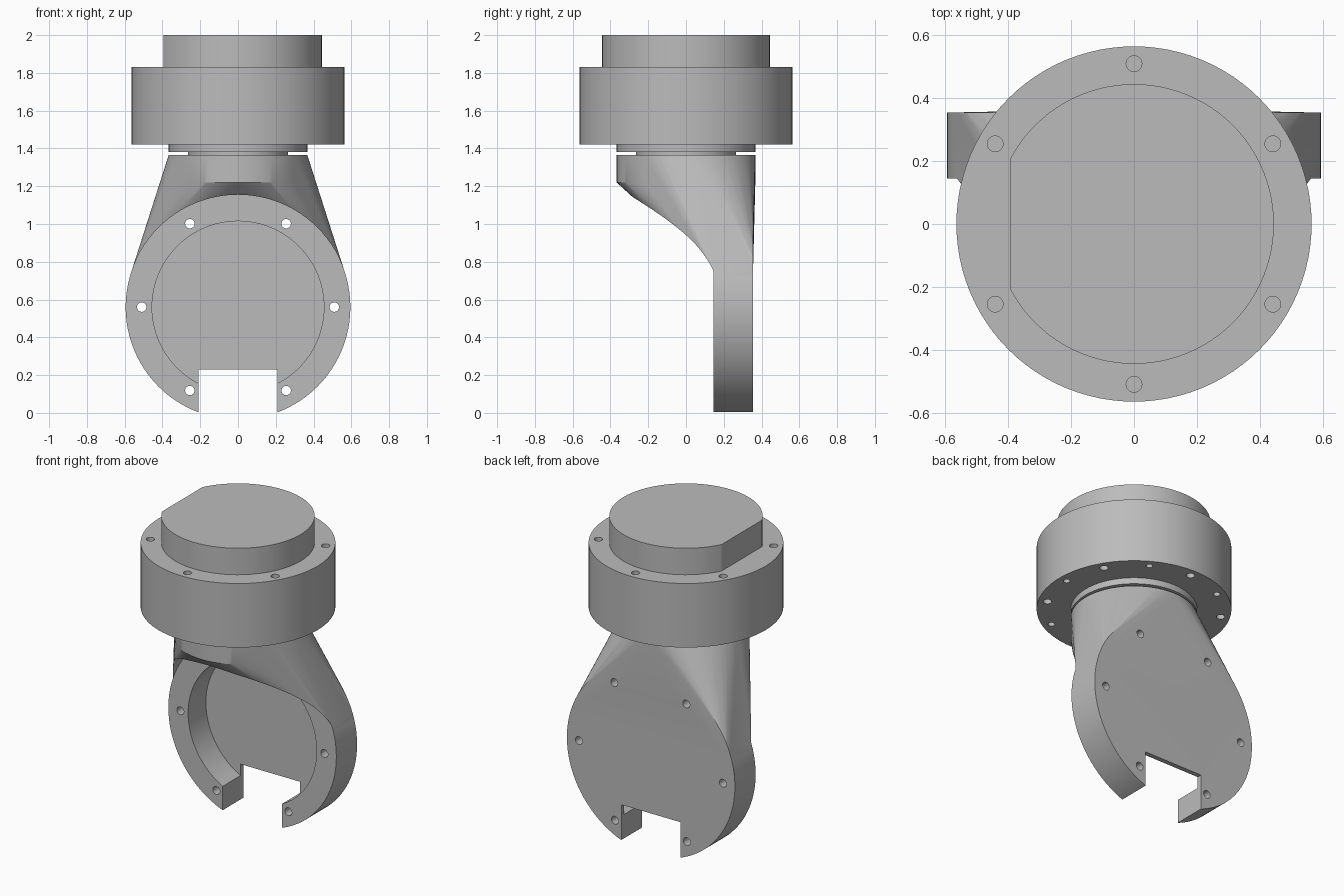
import bpy, bmesh, math
from mathutils import Matrix, Vector

cube = bpy.data.objects.get("Cube")
if cube:
    bpy.data.objects.remove(cube, do_unlink=True)

grey = bpy.data.materials.new("plain grey")
grey.use_nodes = True
colour = (0.5, 0.5, 0.5, 1)
grey.diffuse_color = colour
grey.node_tree.nodes["Principled BSDF"].inputs["Base Color"].default_value = colour

SEG = 96
DISC_Z, DISC_R = 0.56, 0.595       # fork plate centre and radius
FRONT, BACK = 0.145, 0.355         # fork plate faces
NECK_R = 0.367


def make(name, bm):
    bmesh.ops.recalc_face_normals(bm, faces=bm.faces[:])
    mesh = bpy.data.meshes.new(name)
    bm.to_mesh(mesh)
    bm.free()
    mesh.materials.append(grey)
    ob = bpy.data.objects.new(name, mesh)
    bpy.context.collection.objects.link(ob)
    return ob


def add_rod(bm, radius, start, end, seg=SEG):
    """Cylinder between two points."""
    start, end = Vector(start), Vector(end)
    axis = end - start
    turn = Matrix.Rotation(-math.pi / 2, 4, 'X') if abs(axis.y) > 0 else Matrix()
    bmesh.ops.create_cone(bm, cap_ends=True, segments=seg, radius1=radius, radius2=radius,
                          depth=axis.length,
                          matrix=Matrix.Translation((start + end) / 2) @ turn)


def rod(name, radius, start, end):
    bm = bmesh.new()
    add_rod(bm, radius, start, end)
    return make(name, bm)


def box(name, low, high):
    low, high = Vector(low), Vector(high)
    bm = bmesh.new()
    bmesh.ops.create_cube(bm, size=1, matrix=Matrix.Translation((low + high) / 2)
                          @ Matrix.Diagonal((*(high - low), 1)))
    return make(name, bm)


def combine(ob, tool, operation='DIFFERENCE'):
    """Apply a boolean and discard the tool."""
    mod = ob.modifiers.new("bool", 'BOOLEAN')
    mod.operation, mod.solver, mod.object = operation, 'EXACT', tool
    bpy.context.view_layer.objects.active = ob
    bpy.ops.object.modifier_apply(modifier=mod.name)
    bpy.data.objects.remove(tool, do_unlink=True)


def ring(radius, offset=0):
    """Six points evenly round a circle."""
    for k in range(6):
        a = math.radians(offset + 60 * k)
        yield radius * math.cos(a), radius * math.sin(a)


# Neck: hull from the round top down to the upper arc of the fork plate
bm = bmesh.new()
for i in range(SEG):
    a = 2 * math.pi * i / SEG
    c, s = math.cos(a), math.sin(a)
    for z in (1.22, 1.365):
        bm.verts.new((NECK_R * c, NECK_R * s, z))
    if DISC_R * s > 0.17:
        for y in (FRONT, BACK):
            bm.verts.new((DISC_R * c, y, DISC_Z + DISC_R * s))
hull = bmesh.ops.convex_hull(bm, input=bm.verts[:])
spare = {g for g in hull["geom_interior"] + hull["geom_unused"]
         if isinstance(g, bmesh.types.BMVert)}
bmesh.ops.delete(bm, geom=list(spare), context='VERTS')
fork = make("fork_bracket", bm)

# Round clearance in front of the plate, then the plate itself
combine(fork, rod("clearance", DISC_R, (0, -0.6, DISC_Z), (0, FRONT, DISC_Z)))
combine(fork, rod("plate", DISC_R, (0, FRONT, DISC_Z), (0, BACK, DISC_Z)), 'UNION')

# Shallow dish, bottom notch and bolt holes
combine(fork, rod("dish", 0.455, (0, 0, DISC_Z), (0, 0.325, DISC_Z)))
combine(fork, box("notch", (-0.21, 0, -0.2), (0.21, 0.6, 0.23)))
bm = bmesh.new()
for x, z in ring(0.51):
    add_rod(bm, 0.025, (x, 0.05, DISC_Z + z), (x, 0.5, DISC_Z + z), 24)
combine(fork, make("bolt_holes", bm))

# Bearing spacer and collar
spacer = rod("spacer", 0.265, (0, 0, 1.355), (0, 0, 1.39))
collar = rod("collar", NECK_R, (0, 0, 1.38), (0, 0, 1.425))

# Motor housing with blind holes above and below
housing = rod("housing", 0.565, (0, 0, 1.42), (0, 0, 1.83))
bm = bmesh.new()
for x, y in ring(0.51, 30):
    add_rod(bm, 0.025, (x, y, 1.7), (x, y, 1.9), 24)
    add_rod(bm, 0.025, (x, y, 1.35), (x, y, 1.55), 24)
for x, y in ring(0.51):
    add_rod(bm, 0.02, (x, y, 1.35), (x, y, 1.55), 24)
combine(housing, make("housing_holes", bm))

# Top cap with one flat side
cap = rod("top_cap", 0.445, (0, 0, 1.825), (0, 0, 2))
combine(cap, box("flat_cut", (-0.6, -0.6, 1.7), (-0.395, 0.6, 2.2)))

# Smooth shading with crisp edges
for ob in (fork, spacer, collar, housing, cap):
    bpy.ops.object.select_all(action='DESELECT')
    ob.select_set(True)
    bpy.context.view_layer.objects.active = ob
    bpy.ops.object.shade_smooth_by_angle(angle=math.radians(25))
